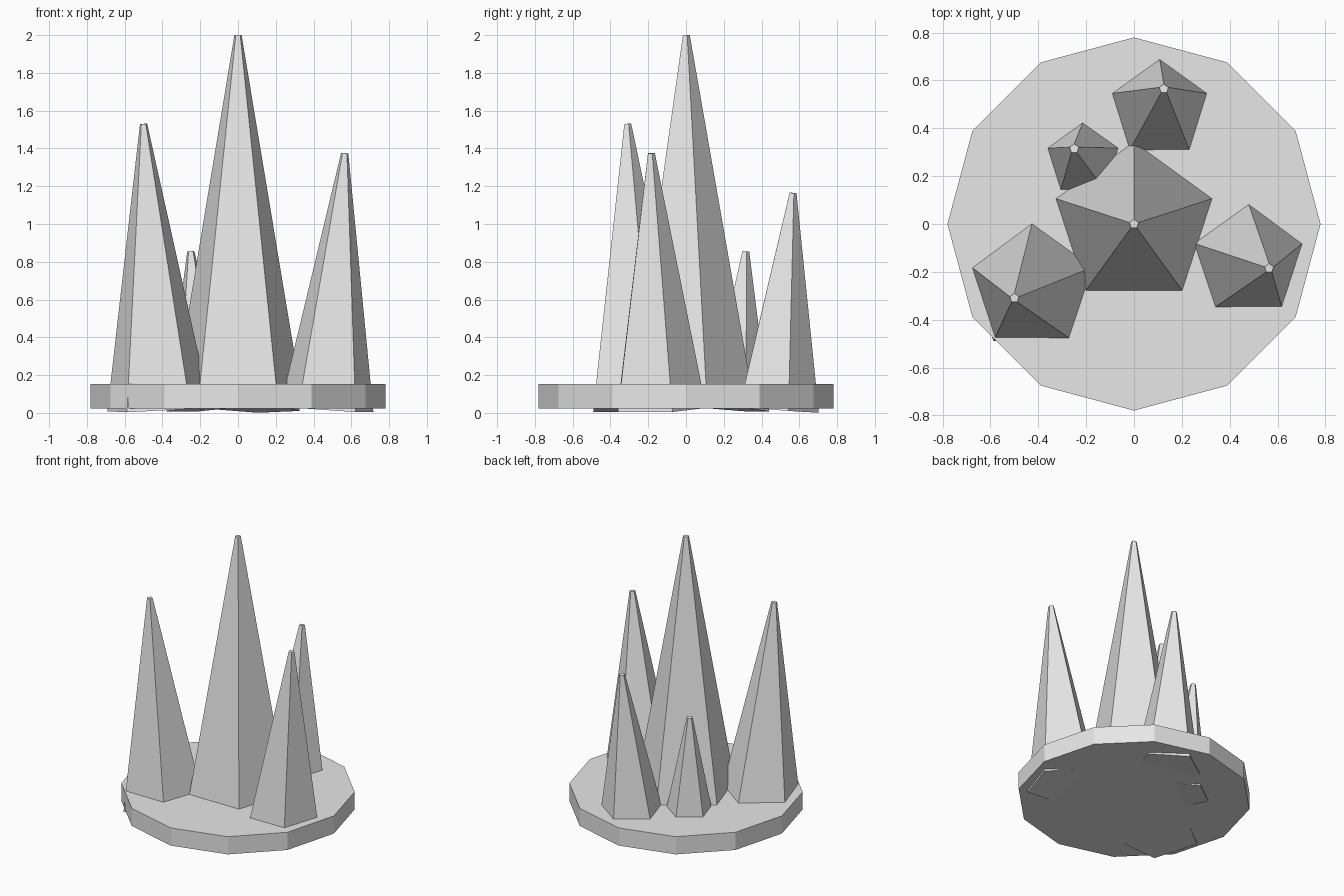
import bpy
import bmesh
from mathutils import Vector, Matrix

cube = bpy.data.objects.get("Cube")
if cube:
    bpy.data.objects.remove(cube, do_unlink=True)

# One plain grey stone colour
stone = bpy.data.materials.new("grey_stone")
stone.use_nodes = True
grey = (0.8, 0.8, 0.8, 1)
stone.diffuse_color = grey
stone.node_tree.nodes["Principled BSDF"].inputs["Base Color"].default_value = grey


def tapered_prism(name, sides, bottom, tip, r_bottom, r_top):
    """Flat-sided frustum whose axis runs from bottom to tip."""
    bottom, tip = Vector(bottom), Vector(tip)
    axis = tip - bottom
    bm = bmesh.new()
    bmesh.ops.create_cone(bm, cap_ends=True, segments=sides, radius1=r_bottom,
                          radius2=r_top, depth=axis.length,
                          matrix=Matrix.Translation((0, 0, axis.length / 2)))
    mesh = bpy.data.meshes.new(name)
    bm.to_mesh(mesh)
    bm.free()
    mesh.materials.append(stone)
    obj = bpy.data.objects.new(name, mesh)
    obj.location = bottom
    obj.rotation_euler = Vector((0, 0, 1)).rotation_difference(axis).to_euler()
    bpy.context.collection.objects.link(obj)
    return obj


# Twelve-sided slab
tapered_prism("base_slab", 12, (0, 0, 0.022), (0, 0, 0.152), 0.78, 0.78)

# Five-sided spikes: upright in the middle, the others leaning outward
spikes = {
    "centre_spike": ((0, 0, 0.024), (0, 0, 2.0), 0.365),
    "front_right_spike": ((-0.42, -0.259, 0.02), (-0.5, -0.31, 1.53), 0.286),
    "front_left_spike": ((0.471, -0.152, 0.02), (0.565, -0.185, 1.375), 0.259),
    "back_left_spike": ((0.105, 0.471, 0.02), (0.125, 0.565, 1.165), 0.233),
    "back_right_spike": ((-0.208, 0.261, 0.02), (-0.25, 0.315, 0.855), 0.18),
}
for name, (bottom, tip, radius) in spikes.items():
    tapered_prism(name, 5, bottom, tip, radius, 0.02)
